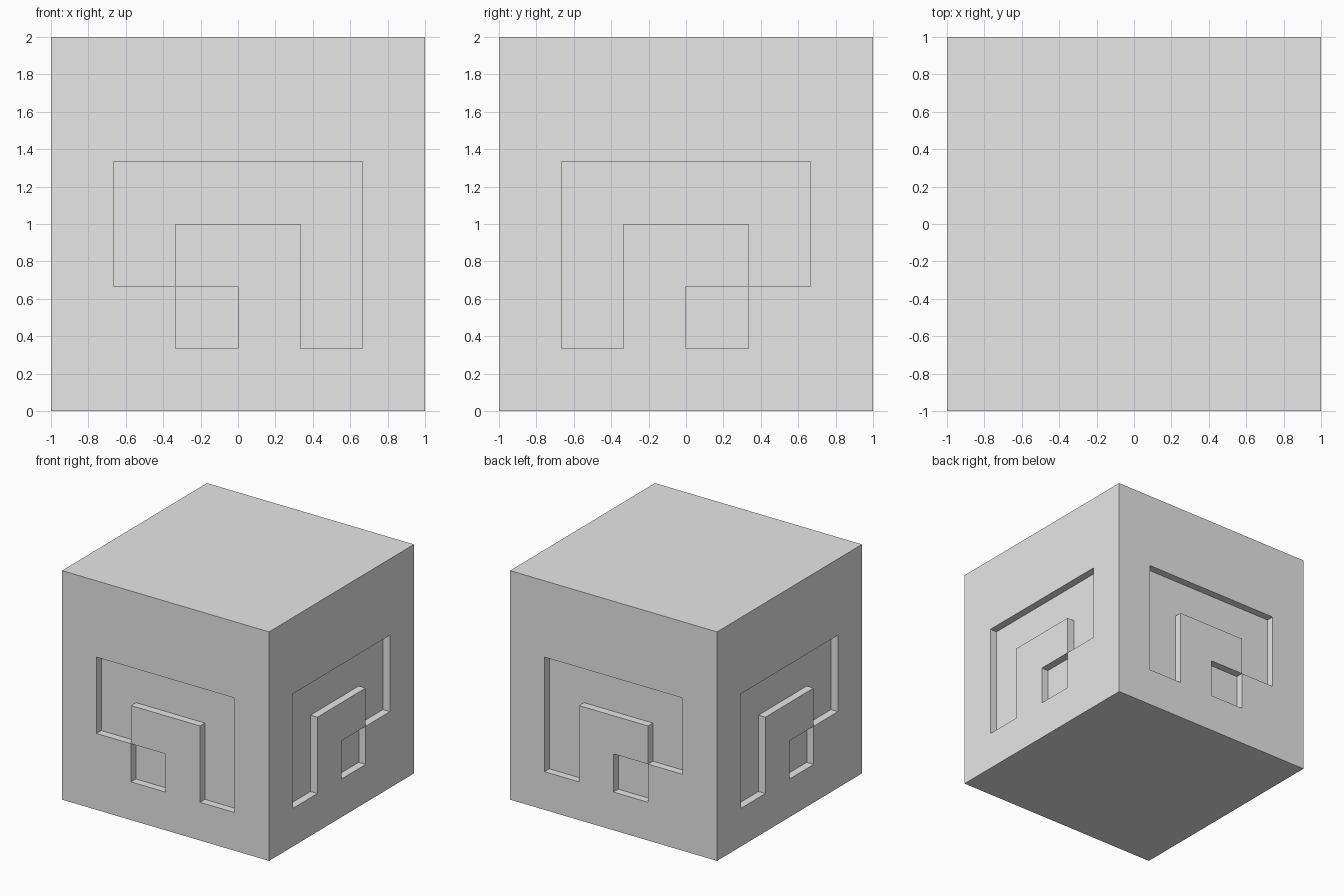
import bpy
import bmesh
from mathutils import Vector

if "Cube" in bpy.data.objects:
    bpy.data.objects.remove(bpy.data.objects["Cube"], do_unlink=True)

DEPTH = 1 / 15
UP = Vector((0, 0, 1))
FRONT = Vector((0, -1, 0))
SIDES = (FRONT, -FRONT, Vector((1, 0, 0)), Vector((-1, 0, 0)))
# Recess layout on a six by six grid, seen from outside, top row first
PATTERN = ["......",
           "......",
           ".####.",
           ".#..#.",
           ".#.#..",
           "......"]


def recessed(face, across, mirrored):
    """True if the face lies on a marked cell of the pattern."""
    c = face.calc_center_median()
    column = int((c.dot(across) + 1) * 3)
    cells = PATTERN[int((1 - c.z) * 3)]
    return (cells[::-1] if mirrored else cells)[column] == "#"


bm = bmesh.new()
bmesh.ops.create_cube(bm, size=2)
bmesh.ops.subdivide_edges(bm, edges=bm.edges[:], cuts=5, use_grid_fill=True)

# Sink the hook and square into each upright side; the front one is mirrored
for normal in SIDES:
    across = UP.cross(normal)
    side = [f for f in bm.faces if f.calc_center_median().dot(normal) > 0.99]
    marked = [f for f in side if recessed(f, across, normal == FRONT)]
    result = bmesh.ops.extrude_face_region(bm, geom=marked)
    floor = [g for g in result["geom"] if isinstance(g, bmesh.types.BMVert)]
    bmesh.ops.translate(bm, verts=floor, vec=-normal * DEPTH)
    # Remove any outer faces left over the recess
    covers = [f for f in marked if f.is_valid
              and f.calc_center_median().dot(normal) > 0.99]
    bmesh.ops.delete(bm, geom=covers, context="FACES_ONLY")

# Plain top and bottom
for sign in (1, -1):
    cap = [f for f in bm.faces if f.calc_center_median().z * sign > 0.99]
    bmesh.ops.dissolve_faces(bm, faces=cap, use_verts=False)

# Stand the block on the ground
bmesh.ops.translate(bm, verts=bm.verts[:], vec=UP)
bmesh.ops.recalc_face_normals(bm, faces=bm.faces[:])
mesh = bpy.data.meshes.new("carved_block")
bm.to_mesh(mesh)
bm.free()
block = bpy.data.objects.new("carved_block", mesh)
bpy.context.collection.objects.link(block)

# Single grey finish
grey = bpy.data.materials.new("light_grey")
grey.use_nodes = True
colour = (0.8, 0.8, 0.8, 1)
grey.diffuse_color = colour
grey.node_tree.nodes["Principled BSDF"].inputs["Base Color"].default_value = colour
mesh.materials.append(grey)
